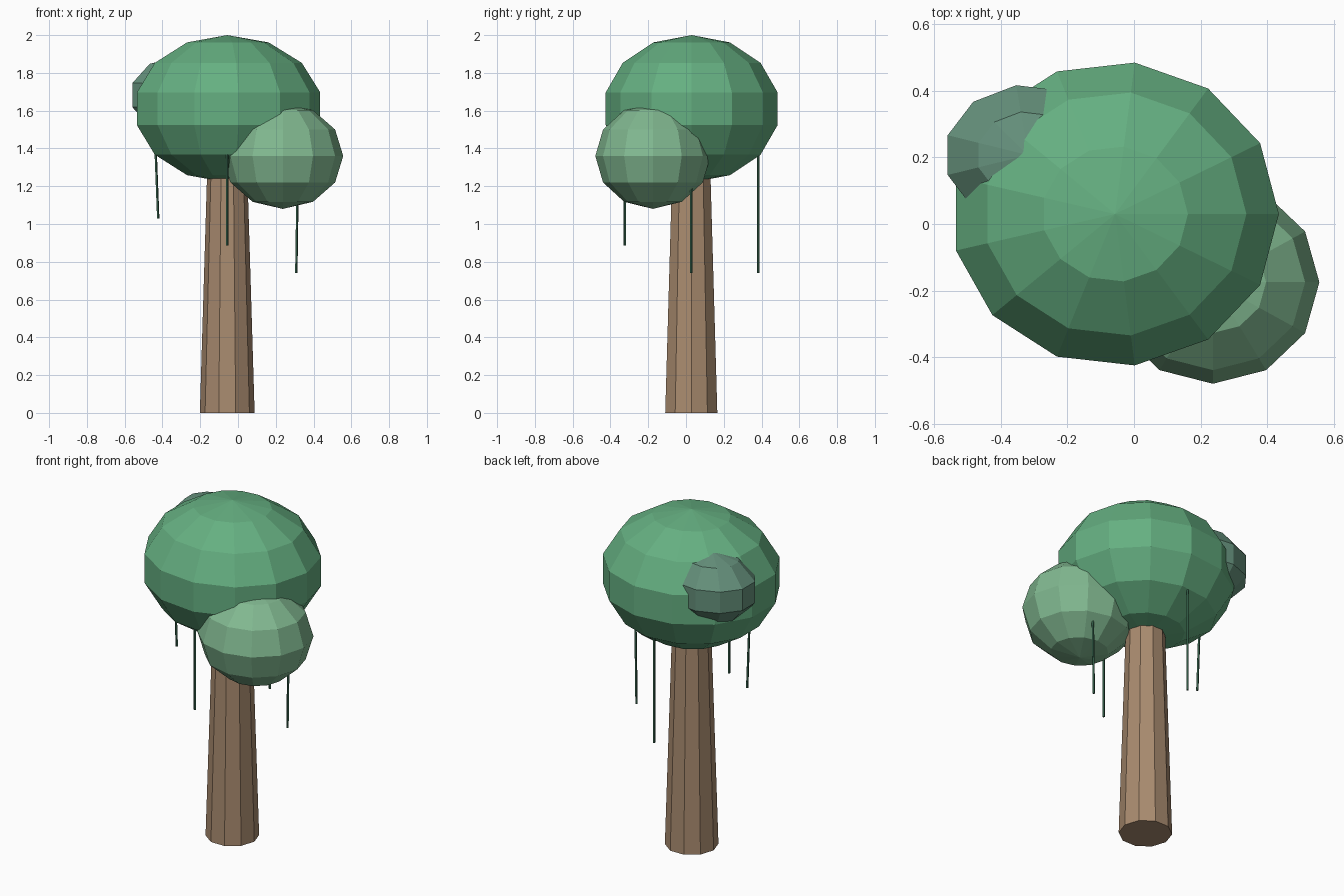
import bpy
from math import sin, cos, pi

if "Cube" in bpy.data.objects:
    bpy.data.objects.remove(bpy.data.objects["Cube"])


def material(name, rgb):
    m = bpy.data.materials.new(name)
    m.diffuse_color = (*rgb, 1)
    m.use_nodes = True
    m.node_tree.nodes["Principled BSDF"].inputs["Base Color"].default_value = m.diffuse_color
    return m


def make(name, rings, sides, mat):
    """Skin a stack of rings (cx, cy, z, rx, ry), capped at both ends."""
    verts, faces = [], []
    for cx, cy, z, rx, ry in rings:
        for i in range(sides):
            a = 2 * pi * i / sides
            verts.append((cx + rx * cos(a), cy + ry * sin(a), z))
    for k in range(len(rings) - 1):
        for i in range(sides):
            j = (i + 1) % sides
            b, t = k * sides, (k + 1) * sides
            faces.append((b + i, b + j, t + j, t + i))
    n = len(verts)
    faces.append(tuple(range(sides))[::-1])
    faces.append(tuple(range(n - sides, n)))
    mesh = bpy.data.meshes.new(name)
    mesh.from_pydata(verts, [], faces)
    mesh.update()
    mesh.materials.append(mat)
    ob = bpy.data.objects.new(name, mesh)
    bpy.context.collection.objects.link(ob)
    return ob


def ball(name, c, r, sides, bands, mat):
    """Low-poly ellipsoid with pointed poles and a vertex column on +x."""
    angles = [pi * k / bands for k in range(1, bands)]
    rings = [(c[0], c[1], c[2] - r[2] * cos(a), r[0] * sin(a), r[1] * sin(a))
             for a in angles]
    ob = make(name, rings, sides, mat)
    # Replace the flat end caps with fans to the poles
    import bmesh
    bm = bmesh.new()
    bm.from_mesh(ob.data)
    bm.faces.ensure_lookup_table()
    caps = [bm.faces[-2], bm.faces[-1]]
    for face, s in zip(caps, (-1, 1)):
        new = bmesh.ops.poke(bm, faces=[face])["verts"][0]
        new.co = (c[0], c[1], c[2] + s * r[2])
    bm.to_mesh(ob.data)
    bm.free()
    return ob


bark = material("bark", (0.40, 0.26, 0.16))
leaf = material("leaf", (0.13, 0.43, 0.22))
leaf_light = material("leaf_light", (0.22, 0.48, 0.28))
leaf_dark = material("leaf_dark", (0.13, 0.28, 0.20))
vine_green = material("vine_green", (0.045, 0.155, 0.09))

CX, CY = -0.057, 0.028

# Tapered ten-sided trunk
make("trunk", [(CX, CY, 0, 0.145, 0.145), (CX, CY, 1.32, 0.105, 0.105)], 10, bark)

# Foliage masses
ball("main_canopy", (CX, 0.03, 1.61), (0.505, 0.47, 0.39), 13, 7, leaf)
ball("front_foliage", (0.237, -0.175, 1.36), (0.32, 0.305, 0.28), 12, 6, leaf_light)
ball("back_foliage", (-0.318, 0.207, 1.682), (0.265, 0.223, 0.205), 11, 5, leaf_dark)

# Hanging vines: top x, top y, bottom x, bottom y, bottom z
vines = {
    "right_vine": (0.318, CY, 0.308, CY, 0.74),
    "back_vine": (CX, 0.382, CX, 0.382, 0.74),
    "left_vine": (-0.438, CY, -0.423, CY, 1.03),
    "front_vine": (CX, -0.325, CX, -0.325, 0.885),
}
for name, (tx, ty, bx, by, bz) in vines.items():
    make(name, [(bx, by, bz, 0.007, 0.007), (tx, ty, 1.42, 0.007, 0.007)], 5, vine_green)
